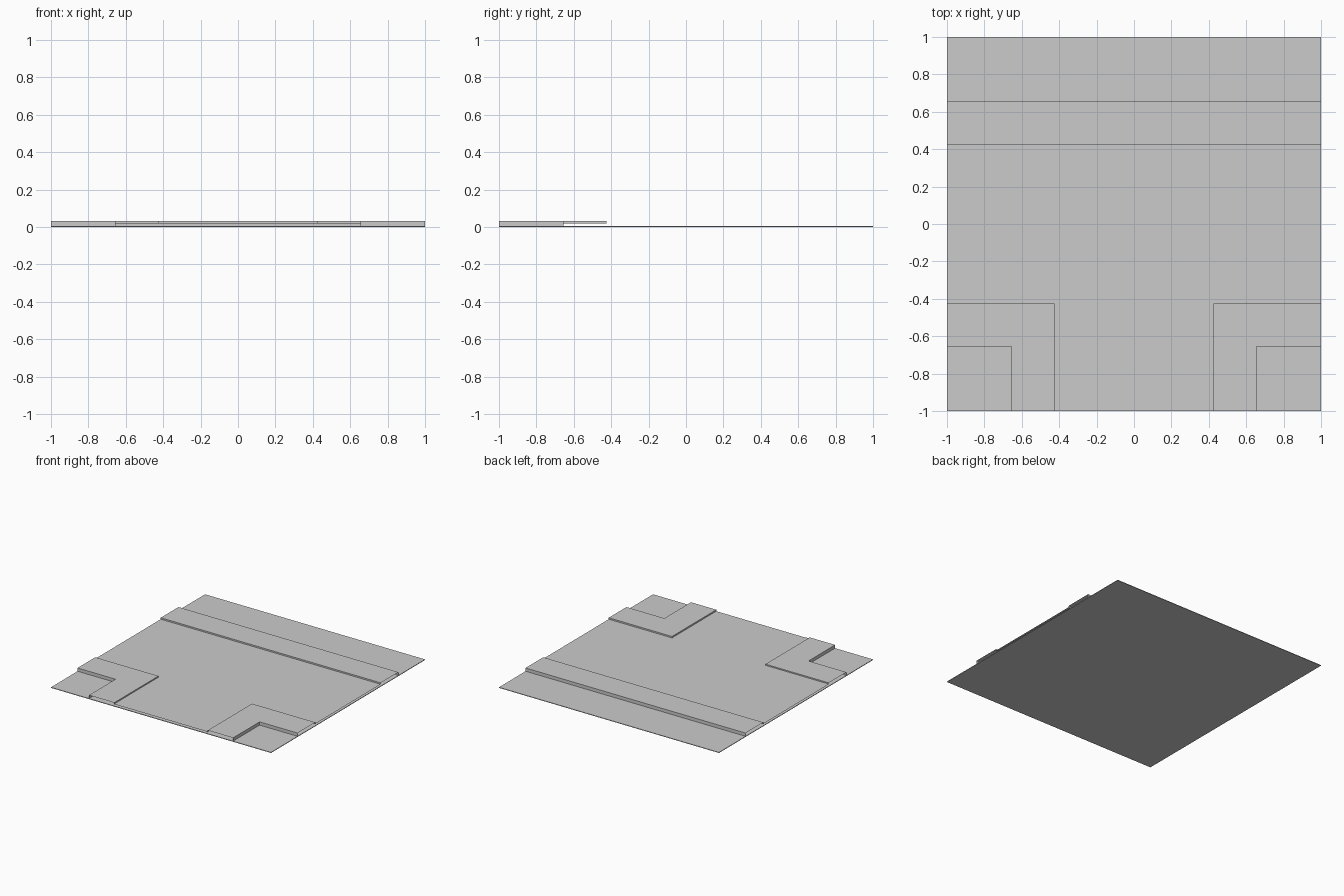
import bpy
import bmesh

cube = bpy.data.objects.get("Cube")
if cube:
    bpy.data.objects.remove(cube, do_unlink=True)

GROUND = 0.005   # top of the thin base
ROAD = 0.02      # road surface
TOP = 0.032      # kerb top
OUT, INN = 0.655, 0.425   # both sides of each kerb

grey = bpy.data.materials.new("plain_grey")
grey.use_nodes = True
colour = (0.6, 0.6, 0.6, 1)
grey.diffuse_color = colour
grey.node_tree.nodes["Principled BSDF"].inputs["Base Color"].default_value = colour


def finish(name, bm):
    mesh = bpy.data.meshes.new(name)
    bm.to_mesh(mesh)
    bm.free()
    mesh.materials.append(grey)
    obj = bpy.data.objects.new(name, mesh)
    bpy.context.collection.objects.link(obj)
    return obj


def slab(name, x0, x1, y0, y1, z0, z1):
    bm = bmesh.new()
    bmesh.ops.create_cube(bm, size=1)
    for v in bm.verts:
        v.co.x = x1 if v.co.x > 0 else x0
        v.co.y = y1 if v.co.y > 0 else y0
        v.co.z = z1 if v.co.z > 0 else z0
    return finish(name, bm)


def sheet(name, outline, z):
    bm = bmesh.new()
    bm.faces.new([bm.verts.new((x, y, z)) for x, y in outline])
    return finish(name, bm)


def kerb(name, outer, inner):
    """Open-ended shell: outer wall, flat top and lower inner wall."""
    bm = bmesh.new()
    rows = []
    for path, z in ((outer, GROUND), (outer, TOP), (inner, TOP), (inner, ROAD)):
        rows.append([bm.verts.new((x, y, z)) for x, y in path])
    for a, b in zip(rows, rows[1:]):
        for i in range(len(a) - 1):
            bm.faces.new((a[i], a[i + 1], b[i + 1], b[i]))
    return finish(name, bm)


# Thin base under the whole tile
slab("base", -1, 1, -1, 1, 0, GROUND)

# T-shaped road surface between the kerbs
sheet("road", [(-INN, -1), (INN, -1), (INN, -INN), (1, -INN),
               (1, INN), (-1, INN), (-1, -INN), (-INN, -INN)], ROAD)

# Straight kerb along the back
kerb("back_kerb", [(1, OUT), (-1, OUT)], [(1, INN), (-1, INN)])

# Corner kerbs on both sides of the side road
for side, s in (("left", 1), ("right", -1)):
    outer, inner = ([(s * d, -1), (s * d, -d), (s, -d)] for d in (OUT, INN))
    if s < 0:
        outer, inner = outer[::-1], inner[::-1]
    kerb(side + "_corner_kerb", outer, inner)

# Thin gutter lip around the right corner kerb
LIP = 0.39
sheet("right_gutter_lip", [(-INN, -1), (-LIP, -1), (-LIP, -LIP),
                           (-1, -LIP), (-1, -INN), (-INN, -INN)], ROAD + 0.002)
